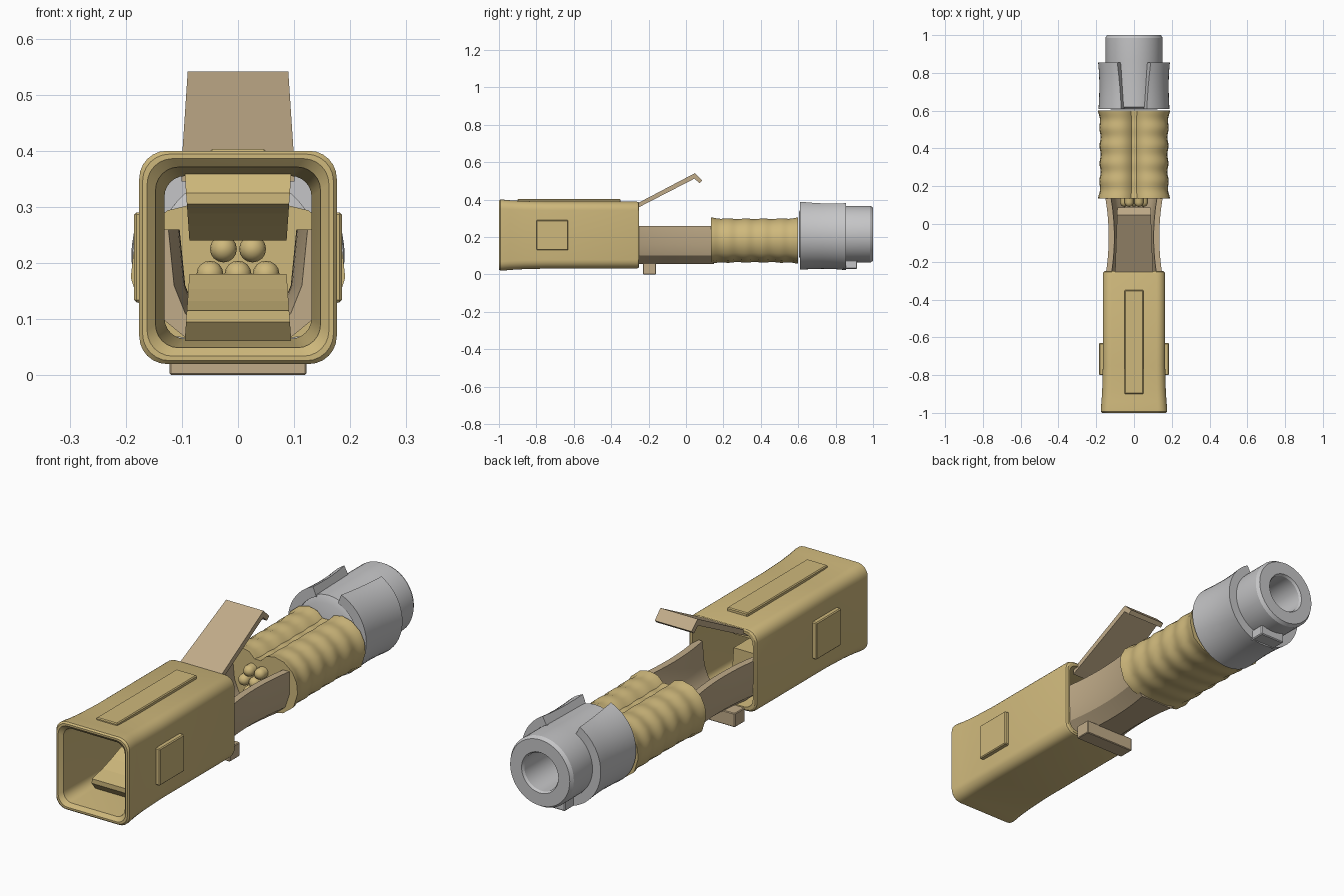
import bpy, bmesh
from math import cos, sin, pi, radians

cube = bpy.data.objects.get("Cube")
if cube:
    bpy.data.objects.remove(cube, do_unlink=True)


def material(name, rgb):
    m = bpy.data.materials.new(name)
    m.use_nodes = True
    m.diffuse_color = (*rgb, 1)
    m.node_tree.nodes["Principled BSDF"].inputs["Base Color"].default_value = (*rgb, 1)
    return m


GOLD = material("gold plastic", (0.62, 0.48, 0.2))
TAN = material("tan plastic", (0.53, 0.41, 0.25))
GREY = material("grey metal", (0.56, 0.56, 0.57))


def loft(name, sections, mat, loop=False, smooth=30):
    """Skin equal closed sections; join the ends (loop) or cap them."""
    bm = bmesh.new()
    rings = [[bm.verts.new(p) for p in s] for s in sections]
    pairs = list(zip(rings, rings[1:]))
    if loop:
        pairs.append((rings[-1], rings[0]))
    else:
        bm.faces.new(rings[0])
        bm.faces.new(rings[-1])
    for a, b in pairs:
        n = len(a)
        for i in range(n):
            j = (i + 1) % n
            bm.faces.new((a[i], a[j], b[j], b[i]))
    bmesh.ops.recalc_face_normals(bm, faces=bm.faces)
    me = bpy.data.meshes.new(name)
    bm.to_mesh(me)
    bm.free()
    ob = bpy.data.objects.new(name, me)
    bpy.context.collection.objects.link(ob)
    me.materials.append(mat)
    if smooth:
        bpy.ops.object.select_all(action='DESELECT')
        ob.select_set(True)
        bpy.context.view_layer.objects.active = ob
        bpy.ops.object.shade_smooth_by_angle(angle=radians(smooth))
    return ob


def box(name, x, y, z, mat, bevel=0.004):
    c = [(x[0], z[0]), (x[1], z[0]), (x[1], z[1]), (x[0], z[1])]
    ob = loft(name, [[(px, yy, pz) for px, pz in c] for yy in y], mat, smooth=0)
    mod = ob.modifiers.new("edge", 'BEVEL')
    mod.width = bevel
    return ob


def slab(name, profile, half_width, mat):
    """Extrude a side profile of (y, z) points across x."""
    return loft(name, [[(s * half_width(y, z), y, z) for y, z in profile] for s in (-1, 1)],
                mat, smooth=0)


def rounded_rect(w, y):
    h, r, pts = w + 0.014, 0.28 * w, []
    for k, (sx, sz) in enumerate([(1, 1), (-1, 1), (-1, -1), (1, -1)]):
        for i in range(7):
            a = (k + i / 6) * pi / 2
            pts.append((sx * (w - r) + r * cos(a), y, 0.21 + sz * (h - r) + r * sin(a)))
    return pts


def lathe(name, profile, cx, cz, mat, n=48, loop=False):
    return loft(name, [[(cx + r * cos(2 * pi * i / n), y, cz + r * sin(2 * pi * i / n))
                        for i in range(n)] for y, r in profile], mat, loop)


def mirrored(half):
    return half + [(-x, z) for x, z in reversed(half)]


# Hollow housing with a flared front rim
shell = [(-0.25, 0.145), (-0.25, 0.156), (-0.255, 0.162), (-0.265, 0.165), (-0.75, 0.165),
         (-0.87, 0.168), (-0.94, 0.172), (-0.98, 0.176), (-0.993, 0.176), (-1, 0.17),
         (-1, 0.162), (-0.985, 0.147), (-0.8, 0.131), (-0.4, 0.131)]
loft("housing", [rounded_rect(w, y) for y, w in shell], GOLD, loop=True)

# Raised panels on the housing
box("top_panel", (-0.05, 0.05), (-0.9, -0.35), (0.38, 0.403), GOLD)
for side, s in (("left", 1), ("right", -1)):
    box(side + "_panel", sorted((s * 0.155, s * 0.185)), (-0.8, -0.63), (0.13, 0.29), GOLD)

# Ramped guides inside the housing
ramp = [(-0.84, 0.06), (-0.87, 0.095), (-0.87, 0.115), (-0.8, 0.132), (-0.74, 0.154),
        (-0.68, 0.18), (-0.45, 0.18), (-0.45, 0.06)]
slab("lower_guide", ramp, lambda y, z: 0.095 - 0.07 * (z - 0.06), GOLD)
slab("upper_guide", [(y, 0.42 - z) for y, z in ramp],
     lambda y, z: 0.095 - 0.07 * (0.36 - z), GOLD)

# Waisted open channel
channel = []
for i in range(17):
    u = i / 8 - 1
    w = 0.134 + 0.02 * u * u
    half = [(w - 0.075, 0.055), (w - 0.02, 0.1), (w, 0.16), (w, 0.26), (w - 0.03, 0.26),
            (w - 0.04, 0.16), (w - 0.06, 0.11), (w - 0.095, 0.08)]
    channel.append([(x, -0.07 + 0.22 * u, z) for x, z in mirrored(half)])
loft("channel", channel, TAN)
box("foot", (-0.122, 0.122), (-0.23, -0.16), (0, 0.06), TAN, 0.003)

# Raised latch with a hooked tip
slab("latch", [(-0.28, 0.345), (-0.25, 0.36), (0.045, 0.512), (0.072, 0.488),
               (0.088, 0.502), (0.047, 0.541), (-0.25, 0.385), (-0.28, 0.37)],
     lambda y, z: 0.1 - 0.035 * (y + 0.25), TAN)

# Bundle of round-ended pins
for k, (x, z) in enumerate([(-0.026, 0.225), (0.026, 0.225), (-0.05, 0.18), (0, 0.18),
                            (0.05, 0.18), (-0.026, 0.135), (0.026, 0.135)]):
    r = 0.024
    dome = [(0.115 - r * cos(a), r * sin(a)) for a in (0.15, 0.5, 0.85, 1.2, pi / 2)]
    lathe(f"pin_{k + 1}", dome + [(0.15, r)], x, z, GOLD, n=16)

# Ribbed grip with a groove along its top
half = [(0.05, -0.122), (0.12, -0.108), (0.17, -0.07), (0.19, -0.006), (0.185, 0.04),
        (0.165, 0.08), (0.125, 0.113), (0.08, 0.124), (0.04, 0.115), (0.015, 0.09)]
grip = []
for i in range(61):
    t = i / 60
    s = 0.945 + 0.045 * abs(2 * t - 1) ** 4 + 0.016 * cos(2 * pi * 5 * t)
    grip.append([(x * s, 0.135 + 0.465 * t, 0.18 + z * s) for x, z in mirrored(half)])
loft("grip", grip, GOLD, smooth=40)

# Hollow end barrel
lathe("barrel", [(0.605, 0.12), (0.62, 0.15), (0.85, 0.15), (0.87, 0.152), (0.985, 0.152),
                 (1, 0.143), (1, 0.088), (0.99, 0.082), (0.72, 0.08), (0.72, 0.002),
                 (0.605, 0.002)], 0, 0.215, GREY, loop=True)

# Split collar, open at the top
rim = [(0.61, 0.145), (0.61, 0.188), (0.66, 0.185), (0.73, 0.183), (0.8, 0.185),
       (0.855, 0.19), (0.855, 0.145)]
collar = []
for i in range(49):
    sec = []
    for y, r in rim:
        gap = radians(21 + 28 * (y - 0.61))
        a = gap + (2 * pi - 2 * gap) * i / 48
        sec.append((r * sin(a), y, 0.213 + r * cos(a)))
    collar.append(sec)
loft("collar", collar, GREY)
box("collar_tab", (-0.06, 0.06), (0.84, 0.915), (0.03, 0.075), GREY)
